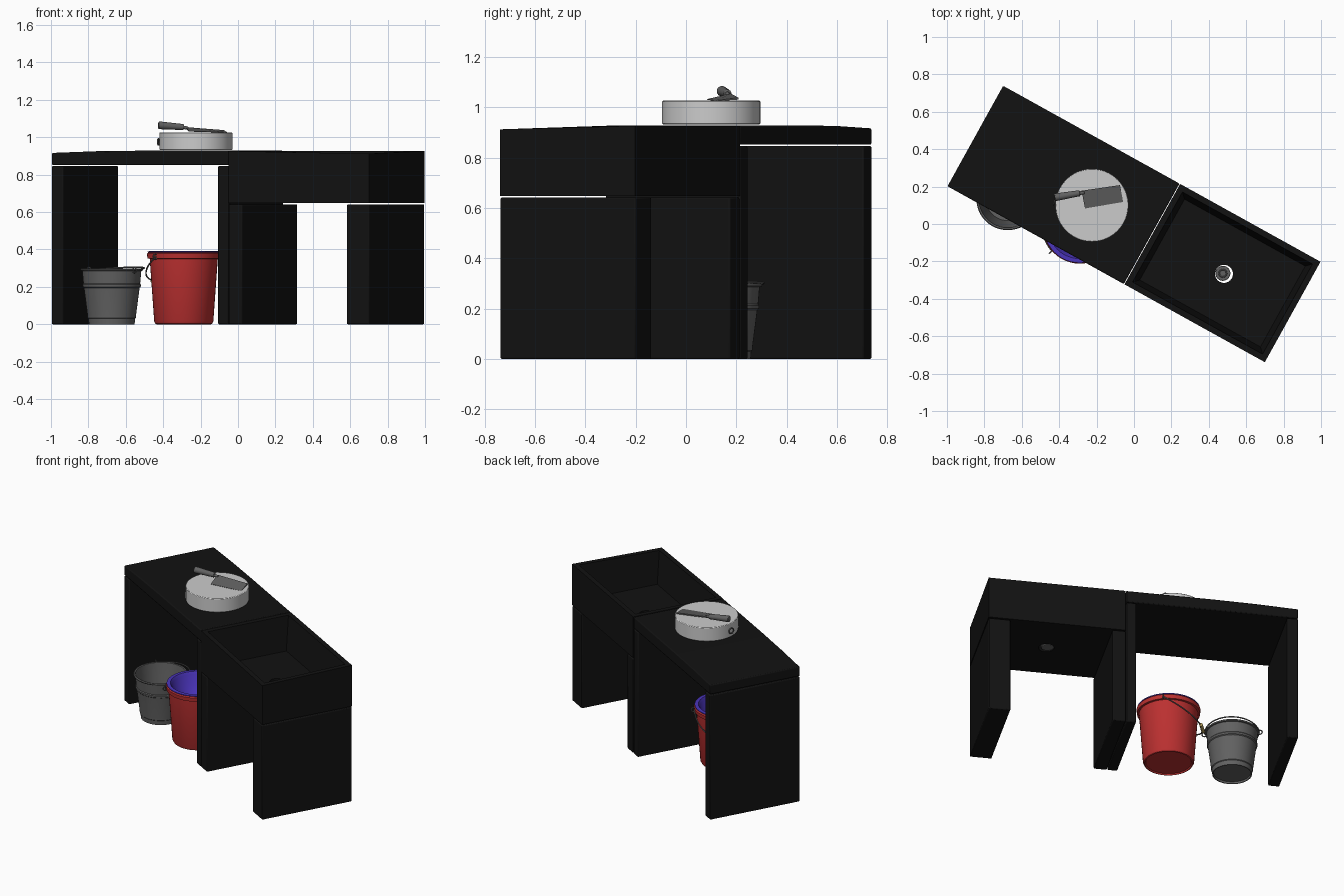
import bpy, bmesh, math
from mathutils import Vector, Matrix

if "Cube" in bpy.data.objects:
    bpy.data.objects.remove(bpy.data.objects["Cube"])

TURN = Matrix.Rotation(math.radians(-29), 4, 'Z')   # the counter stands diagonally


def material(name, r, g, b):
    m = bpy.data.materials.new(name)
    m.diffuse_color = (r, g, b, 1)
    m.use_nodes = True
    m.node_tree.nodes["Principled BSDF"].inputs["Base Color"].default_value = m.diffuse_color
    return m


BLACK = material("black_stone", .006, .006, .006)
STEEL = material("dark_steel", .12, .12, .12)
RED = material("red_plastic", .5, .03, .03)
BLUE = material("blue_plastic", .07, .035, .5)
GOLD = material("grip_yellow", .45, .33, .1)


def finish(name, bm, mat=None, bevel=0, smooth=True):
    bmesh.ops.recalc_face_normals(bm, faces=bm.faces)
    me = bpy.data.meshes.new(name)
    bm.to_mesh(me)
    bm.free()
    ob = bpy.data.objects.new(name, me)
    bpy.context.collection.objects.link(ob)
    if mat:
        me.materials.append(mat)
    if bevel:
        b = ob.modifiers.new("bevel", 'BEVEL')
        b.width, b.segments = bevel, 2
    if smooth:
        bpy.ops.object.select_all(action='DESELECT')
        ob.select_set(True)
        bpy.context.view_layer.objects.active = ob
        bpy.ops.object.shade_smooth_by_angle(angle=math.radians(35))
    return ob


def box(u0, u1, v0, v1, z0, z1):
    bm = bmesh.new()
    bmesh.ops.create_cube(bm, size=1)
    for v in bm.verts:
        v.co = ((u0 + u1) / 2 + v.co.x * (u1 - u0), (v0 + v1) / 2 + v.co.y * (v1 - v0),
                (z0 + z1) / 2 + v.co.z * (z1 - z0))
    return bm


def cylinder(r, depth, loc, axis=(0, 0, 1), r2=None, seg=48):
    bm = bmesh.new()
    rot = Vector((0, 0, 1)).rotation_difference(Vector(axis)).to_matrix().to_4x4()
    bmesh.ops.create_cone(bm, cap_ends=True, segments=seg, radius1=r, radius2=r2 or r,
                          depth=depth, matrix=Matrix.Translation(loc) @ rot)
    return bm


def lathe(name, profile, loc, mat):
    bm = bmesh.new()
    vs = [bm.verts.new((r, 0, z)) for r, z in profile]
    es = [bm.edges.new(p) for p in zip(vs, vs[1:])]
    bmesh.ops.spin(bm, geom=vs + es, axis=(0, 0, 1), cent=(0, 0, 0),
                   angle=math.tau, steps=48)
    bmesh.ops.remove_doubles(bm, verts=bm.verts, dist=1e-5)
    bmesh.ops.translate(bm, verts=bm.verts, vec=loc)
    return finish(name, bm, mat)


def wire(name, pts, r, mat, cyclic=False):
    cu = bpy.data.curves.new(name, 'CURVE')
    cu.dimensions, cu.bevel_depth, cu.bevel_resolution = '3D', r, 2
    cu.use_fill_caps = True
    sp = cu.splines.new('POLY')
    sp.points.add(len(pts) - 1)
    for p, co in zip(sp.points, pts):
        p.co = (*co, 1)
    sp.use_cyclic_u = cyclic
    cu.materials.append(mat)
    ob = bpy.data.objects.new(name, cu)
    bpy.context.collection.objects.link(ob)


def ring(name, centre, a, b, rad, r, mat):
    a, b = Vector(a), Vector(b)
    wire(name, [Vector(centre) + rad * (a * math.cos(t * math.tau / 16) + b * math.sin(t * math.tau / 16))
                for t in range(16)], r, mat, True)


def bail(name, centre, ear, out, drop, rad, mat, r=.004):
    c, e, o = Vector(centre), Vector(ear).normalized(), Vector(out).normalized()
    arm = o * (rad + .012) + Vector((0, 0, drop))
    wire(name, [c + e * rad * math.cos(math.pi * i / 24) + arm * math.sin(math.pi * i / 24)
                for i in range(25)], r, mat)
    for i, s in enumerate((1, -1)):
        ring(f"{name}_ear_{i}", c + e * s * (rad + .004), e, (0, 0, 1), .014, .004, mat)
    return c + arm


# Counter legs: (start, end, top) along the counter
W = .307
legs = {"table_left_leg": (-.97, -.90, .846), "table_right_leg": (.046, .108, .846),
        "sink_left_leg": (.112, .194, .641), "sink_right_leg": (.834, .97, .641)}
for name, (u0, u1, top) in legs.items():
    bm = box(u0, u1, -W, W, 0, top)
    bm.transform(TURN)
    finish(name, bm, BLACK, .006)

# Table slab with a slightly worn-down outer end
bm = box(-.97, .108, -W, W, .851, .928)
bmesh.ops.subdivide_edges(bm, edges=[e for e in bm.edges if abs(e.verts[0].co.x - e.verts[1].co.x) > .5], cuts=3)
for v in bm.verts:
    if v.co.z > .9 and v.co.x < -.65:
        v.co.z -= .012 if v.co.x < -.9 else .003
bm.transform(TURN)
finish("table_slab", bm, BLACK, .006)

# Sink trough: box with a tapered hollow
bm = box(.112, .97, -W, W, .647, .926)
top = max(bm.faces, key=lambda f: f.calc_center_median().z)
bmesh.ops.inset_region(bm, faces=[top], thickness=.045)
bmesh.ops.inset_region(bm, faces=[top], thickness=.04)
for v in top.verts:
    v.co.z = .70
for v in bm.verts:
    if v.co.z > .9 and v.co.x > .9 and v.co.y < 0:
        v.co.z -= .014
bm.transform(TURN)
sink = finish("sink_trough", bm, BLACK, 0)

# Drain hole and its plug
d = TURN @ Vector((.55, 0, .67))
cutter = finish("drain_cutter", cylinder(.048, .2, d), None, 0, False)
cutter.hide_render = True
mod = sink.modifiers.new("drain_hole", 'BOOLEAN')
mod.operation, mod.object, mod.solver = 'DIFFERENCE', cutter, 'EXACT'
bpy.context.view_layer.objects.active = sink
bpy.ops.object.modifier_apply(modifier="drain_hole")
bpy.data.objects.remove(cutter)
finish("drain_plug", cylinder(.04, .04, d + Vector((-.006, .003, 0))), STEEL, .004)
ring("drain_plug_ring", d + Vector((-.006, .003, .022)), (1, 0, 0), (0, 1, 0), .02, .004, STEEL)

# Round chopping block with a hanging ring
B = Vector((-.225, .10, .979))
finish("chopping_block", cylinder(.195, .094, B, seg=64), None, .004)
ring("block_ring", B + Vector((-.2, .02, -.004)), (.3, 1, 0), (0, 0, 1), .017, .004, STEEL)

# Cleaver: blade thin at the edge, thick at the spine, tilted with the handle up
bm = bmesh.new()
outline = [(-.28, .178, 1.05), (-.075, .208, 1.034), (-.058, .118, 1.028), (-.262, .083, 1.034)]
lo = [bm.verts.new((x, y, z - .004)) for x, y, z in outline]
hi = [bm.verts.new((x, y, z + (.004 if i < 2 else -.002))) for i, (x, y, z) in enumerate(outline)]
bm.faces.new(lo)
bm.faces.new(hi)
for i in range(4):
    j = (i + 1) % 4
    bm.faces.new((lo[i], lo[j], hi[j], hi[i]))
finish("cleaver_blade", bm, STEEL)


def rod(name, a, b, r1, r2):
    a, b = Vector(a), Vector(b)
    finish(name, cylinder(r1, (b - a).length, (a + b) / 2, (b - a).normalized(), r2, 20), STEEL, .004)


rod("cleaver_handle", (-.425, .142, 1.064), (-.29, .165, 1.054), .021, .016)
rod("cleaver_collar", (-.30, .163, 1.054), (-.265, .168, 1.048), .010, .008)

# Steel bucket with pressed bands and a wire bail lying along the rim
g = Vector((-.675, .135, 0))
lathe("steel_bucket", [(0, .012), (.114, .012), (.116, 0), (.122, 0), (.125, .03), (.129, .034),
                       (.130, .05), (.149, .195), (.155, .2), (.156, .212), (.152, .218),
                       (.158, .285), (.166, .287), (.168, .294), (.163, .299), (.155, .297),
                       (.145, .21), (.117, .02), (0, .02)], g, STEEL)
bail("steel_bucket_bail", g + Vector((0, 0, .29)), (-.7, .7, 0), (.7, .7, 0), .015, .168, STEEL)

# Red bucket with a blue bowl sitting in its mouth
r = Vector((-.29, -.015, 0))
lathe("red_bucket", [(0, .008), (.14, .008), (.145, 0), (.152, .003), (.158, .015), (.182, .35),
                     (.194, .352), (.197, .378), (.19, .384), (.18, .38), (.152, .02), (0, .016)], r, RED)
lathe("blue_bowl", [(0, .255), (.10, .26), (.145, .30), (.168, .37), (.172, .382), (.192, .385),
                    (.193, .39), (.17, .391), (.16, .375), (.138, .31), (.095, .268), (0, .264)], r, BLUE)
low = bail("red_bucket_bail", r + Vector((0, 0, .362)), (.75, .65, 0), (-.65, .75, 0), -.13, .197, STEEL)
finish("red_bucket_grip", cylinder(.011, .09, low, Vector((.75, .65, 0)).normalized(), seg=16), GOLD)
